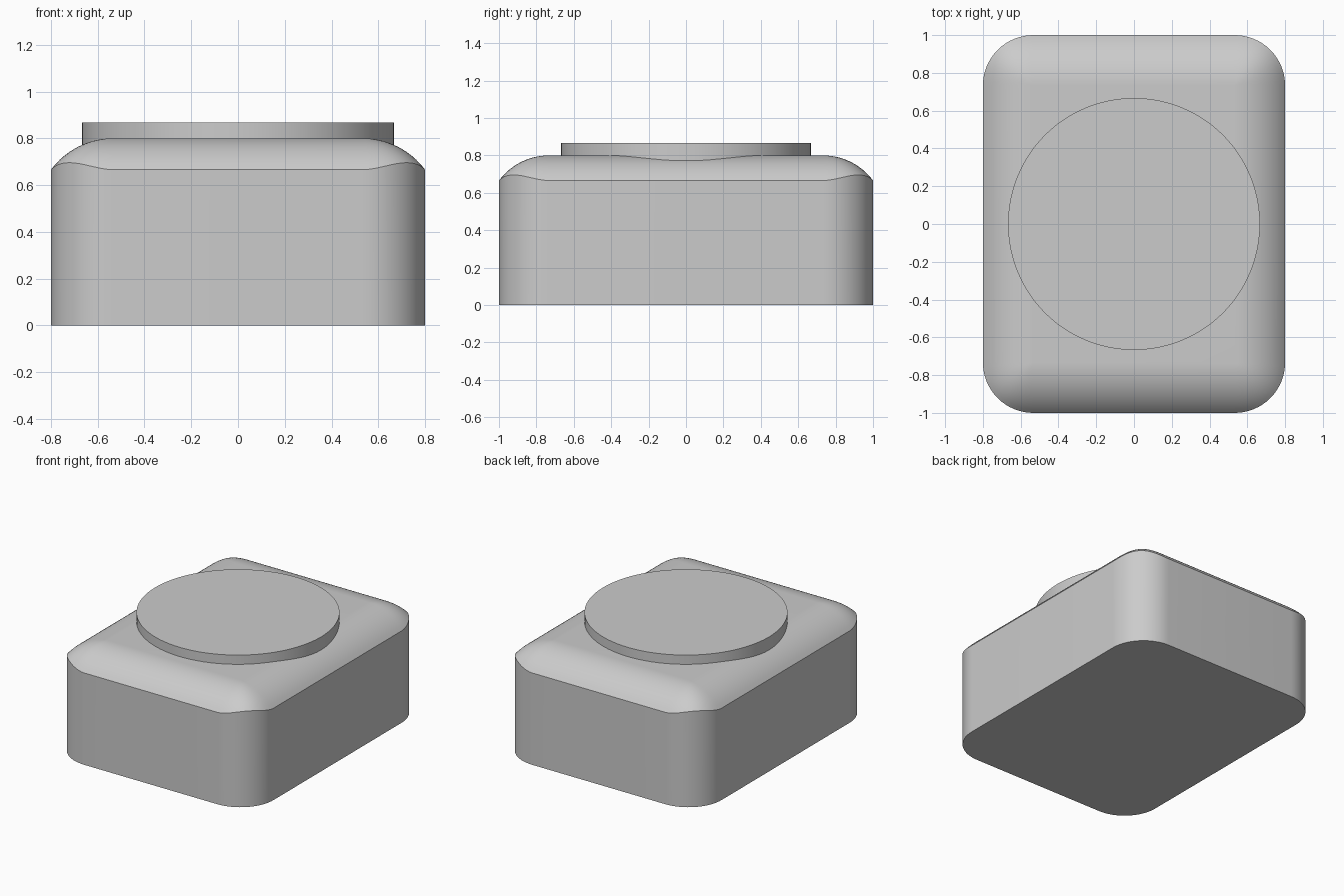
import bpy, bmesh
from math import cos, sin, pi, sqrt, radians

cube = bpy.data.objects.get("Cube")
if cube:
    bpy.data.objects.remove(cube, do_unlink=True)

CORE_X, CORE_Y = 0.533, 0.733   # straight part of the outline
CORNER = 0.267                  # vertical corner radius
TOP, CROWN = 0.8, 0.333         # top height and crown arc radius
POWER = 2.8                     # squareness of the crown corners
STEPS, RINGS = 16, 14

grey = bpy.data.materials.new("light_grey")
grey.use_nodes = True
grey.diffuse_color = (0.6, 0.6, 0.6, 1)
grey.node_tree.nodes["Principled BSDF"].inputs["Base Color"].default_value = (0.6, 0.6, 0.6, 1)


def crown_height(t, c, s):
    reach = CORNER * t * (abs(c) ** POWER + abs(s) ** POWER) ** (1 / POWER)
    return TOP - CROWN + sqrt(CROWN ** 2 - reach ** 2)


def outline(bm, t, z=None):
    """Rounded rectangle whose corners have radius CORNER * t."""
    ring = []
    for quarter, (sx, sy) in enumerate([(1, 1), (-1, 1), (-1, -1), (1, -1)]):
        for i in range(STEPS + 1):
            a = (quarter + i / STEPS) * pi / 2
            c, s = cos(a), sin(a)
            height = crown_height(t, c, s) if z is None else z
            ring.append(bm.verts.new((sx * CORE_X + CORNER * t * c,
                                      sy * CORE_Y + CORNER * t * s, height)))
    return ring


def finish(obj):
    obj.data.materials.append(grey)
    bpy.ops.object.select_all(action='DESELECT')
    obj.select_set(True)
    bpy.context.view_layer.objects.active = obj
    bpy.ops.object.shade_smooth_by_angle(angle=radians(30))


# Body: upright walls with a crowned top lofted from nested outlines
bm = bmesh.new()
rings = [outline(bm, 1, 0)] + [outline(bm, 1 - k / RINGS) for k in range(RINGS + 1)]
for low, high in zip(rings, rings[1:]):
    for i in range(len(low)):
        j = (i + 1) % len(low)
        bm.faces.new((low[i], low[j], high[j], high[i]))
bm.faces.new(rings[0][::-1])
bm.faces.new(rings[-1])
bmesh.ops.remove_doubles(bm, verts=bm.verts, dist=0.0001)
bmesh.ops.recalc_face_normals(bm, faces=bm.faces)
mesh = bpy.data.meshes.new("body")
bm.to_mesh(mesh)
bm.free()
body = bpy.data.objects.new("body", mesh)
bpy.context.collection.objects.link(body)
finish(body)

# Round plate seated in the crowned top
bpy.ops.mesh.primitive_cylinder_add(vertices=96, radius=0.667, depth=0.134, location=(0, 0, 0.8))
plate = bpy.context.object
plate.name = "round_plate"
finish(plate)
